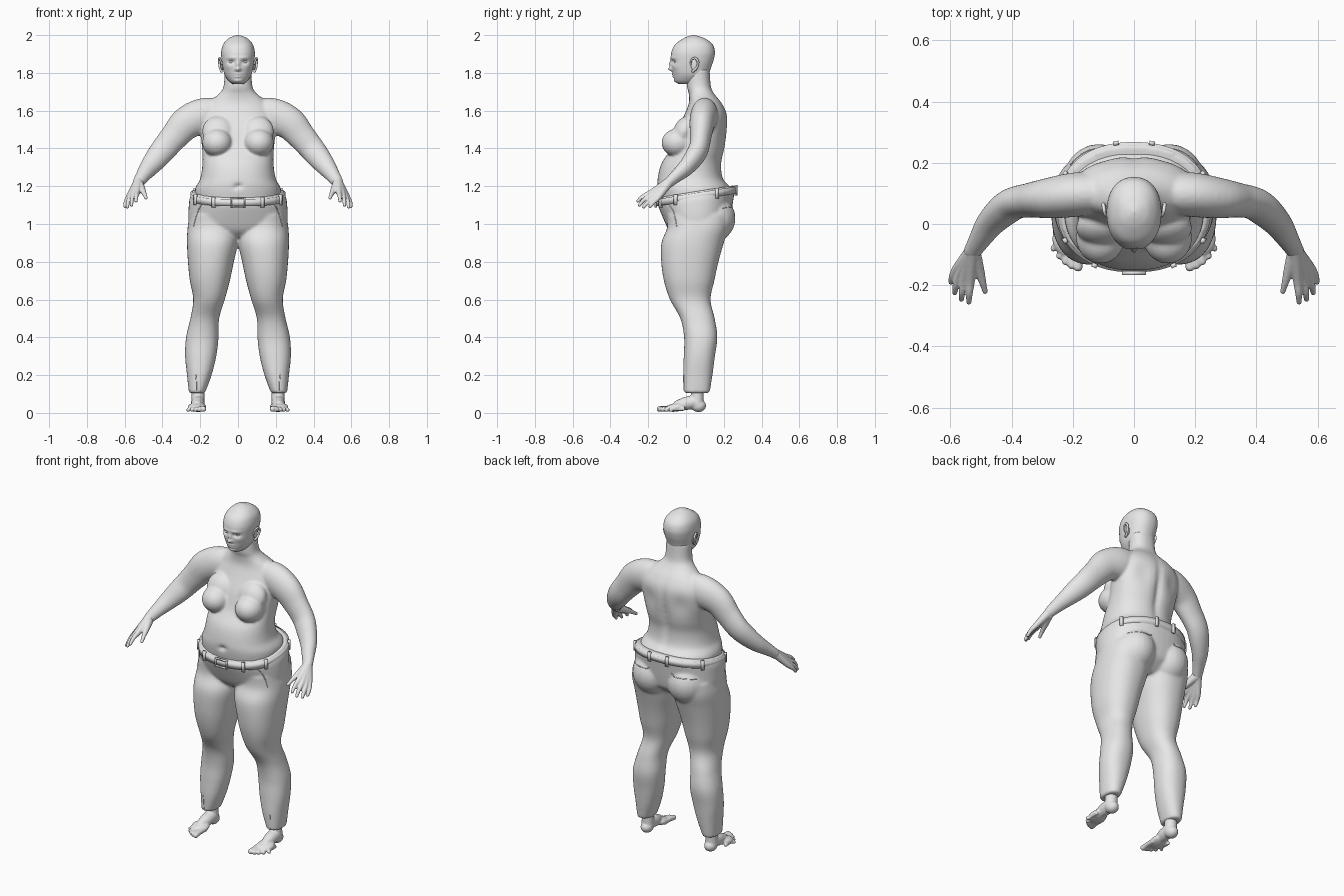
import bpy, bmesh, math
from math import sin, cos, pi, exp
from mathutils import Vector, Matrix
from mathutils.bvhtree import BVHTree

cube = bpy.data.objects.get("Cube")
if cube:
    bpy.data.objects.remove(cube)

clay = bpy.data.materials.new("light_grey")
clay.use_nodes = True
clay.diffuse_color = (0.8, 0.8, 0.8, 1)
clay.node_tree.nodes["Principled BSDF"].inputs["Base Color"].default_value = (0.8, 0.8, 0.8, 1)
SIDES = (1, -1)


def resample(rows, n):
    """Catmull-Rom interpolation through rows of numbers."""
    out = []
    for i in range(len(rows) - 1):
        a, b, c, d = (rows[min(max(i + k, 0), len(rows) - 1)] for k in (-1, 0, 1, 2))
        for k in range(n):
            t = k / n
            out.append([q + 0.5 * t * (r - p + t * (2 * p - 5 * q + 4 * r - s + t * (3 * (q - r) + s - p)))
                        for p, q, r, s in zip(a, b, c, d)])
    return out + [list(rows[-1])]


def skin_rings(bm, rings):
    """Closed shell through rings of points; returns its vertices."""
    rings = [[bm.verts.new(p) for p in r] for r in rings]
    n = len(rings[0])
    for lo, hi in zip(rings, rings[1:]):
        for k in range(n):
            bm.faces.new((lo[k], lo[(k + 1) % n], hi[(k + 1) % n], hi[k]))
    bm.faces.new(rings[0][::-1])
    bm.faces.new(rings[-1])
    return [v for r in rings for v in r]


def section(z, x0, x1, y0, y1, n=48, p=2.25):
    def wave(f):
        return math.copysign(abs(f) ** (2 / p), f)
    return [Vector(((x0 + x1) / 2 + (x1 - x0) / 2 * wave(cos(2 * pi * k / n)),
                    (y0 + y1) / 2 + (y1 - y0) / 2 * wave(sin(2 * pi * k / n)), z)) for k in range(n)]


def loft(bm, rows, steps=6, n=48):
    return skin_rings(bm, [section(*r, n=n) for r in resample(rows, steps)])


def body_loft(bm, rows, steps=6, n=48):
    return loft(bm, [(z, -w, w, y0, y1) for z, w, y0, y1 in rows], steps, n)


def blob(bm, pos, size, tilt=0):
    m = Matrix.Translation(pos) @ Matrix.Rotation(tilt, 4, 'X') @ Matrix.Diagonal((*size, 1))
    bmesh.ops.create_uvsphere(bm, u_segments=24, v_segments=16, radius=1, matrix=m)


def tube(bm, pts, radii, side=1, squash=1, ref=(0, 1, 0), steps=5, n=20):
    """Round-ended limb along a path with changing radius."""
    rows = resample([(x * side, y, z, r) for (x, y, z), r in zip(pts, radii)], steps)
    mids = [Vector(r[:3]) for r in rows]
    rings = []
    for i, (m, row) in enumerate(zip(mids, rows)):
        t = (mids[min(i + 1, len(mids) - 1)] - mids[max(i - 1, 0)]).normalized()
        a = t.cross(Vector(ref)).normalized()
        b = t.cross(a)
        ring = []
        for k in range(n):
            off = row[3] * (a * cos(2 * pi * k / n) + b * sin(2 * pi * k / n))
            off.y *= squash
            ring.append(m + off)
        rings.append(ring)
    skin_rings(bm, rings)
    for m, r in ((mids[0], radii[0]), (mids[-1], radii[-1])):
        blob(bm, m, (r, r * squash, r))


def push(verts, x, z, sx, sz, dy, front=True, mid=0.04):
    """Soft sculpting dent or bump on the front or back, on both sides."""
    for v in verts:
        if (v.co.y < mid) == front:
            v.co.y += dy * exp(-((abs(v.co.x) - x) / sx) ** 2 - ((v.co.z - z) / sz) ** 2)


def make(name, bm, voxel=0, smooth=0):
    bmesh.ops.recalc_face_normals(bm, faces=bm.faces)
    for f in bm.faces:
        f.smooth = True
    me = bpy.data.meshes.new(name)
    bm.to_mesh(me)
    bm.free()
    me.materials.append(clay)
    ob = bpy.data.objects.new(name, me)
    bpy.context.collection.objects.link(ob)
    if voxel:
        m = ob.modifiers.new("blend", 'REMESH')
        m.mode, m.voxel_size, m.use_smooth_shade = 'VOXEL', voxel, True
    if smooth:
        m = ob.modifiers.new("soften", 'SMOOTH')
        m.factor, m.iterations = 0.5, smooth
    return ob


# Torso, neck, breasts and arms
bm = bmesh.new()
torso = body_loft(bm, [
    (1.08, .22, -.13, .22), (1.18, .228, -.15, .24), (1.24, .2, -.15, .198), (1.32, .188, -.13, .19),
    (1.4, .19, -.08, .207), (1.5, .2, -.045, .222), (1.58, .195, -.008, .218), (1.64, .16, .015, .19),
    (1.69, .1, .015, .15), (1.73, .076, .005, .132), (1.82, .072, .005, .125)])
push(torso, 0, 1.42, .025, .16, -.018, front=False)   # spine groove
push(torso, 0, 1.2, .012, .012, .02)                  # navel
push(torso, .1, 1.5, .05, .06, -.012, front=False)    # shoulder blades
for s in SIDES:
    blob(bm, (.11 * s, -.045, 1.43), (.08, .085, .075))
    blob(bm, (.105 * s, -.012, 1.49), (.085, .055, .085), -.4)
    tube(bm, [(.08, .1, 1.575), (.18, .097, 1.572), (.27, .085, 1.535), (.335, .078, 1.465), (.39, .068, 1.4),
              (.43, .04, 1.35), (.47, 0, 1.3), (.5, -.045, 1.26), (.528, -.09, 1.22)],
         [.085, .095, .088, .075, .068, .062, .051, .04, .031], s, squash=.76, n=32)
make("upper_body", bm, .007, 8)

# Head with sculpted face
bm = bmesh.new()
head = body_loft(bm, [
    (1.742, .03, -.04, .06), (1.758, .05, -.058, .095), (1.79, .071, -.067, .118), (1.83, .081, -.075, .133),
    (1.87, .087, -.079, .147), (1.91, .089, -.077, .153), (1.95, .079, -.058, .141), (1.98, .053, -.018, .105),
    (1.994, .026, .012, .068), (2.0, .004, .036, .044)], 7, 112)
for bump in ((0, 1.845, .01, .02, -.012), (0, 1.819, .014, .01, -.02), (.036, 1.858, .018, .01, .014),
             (.03, 1.88, .03, .008, -.005), (0, 1.793, .021, .005, -.008), (0, 1.78, .019, .005, -.008),
             (0, 1.757, .02, .01, -.006), (.052, 1.832, .018, .016, -.004)):
    push(head, *bump)
make("head", bm)

bm = bmesh.new()
for s in SIDES:
    blob(bm, (.036 * s, -.05, 1.858), (.014, .013, .009))
make("eyes", bm)

bm = bmesh.new()
for s in SIDES:
    blob(bm, (.085 * s, .043, 1.842), (.008, .018, .032), .15)
    tube(bm, [(.086, .025, 1.845), (.094, .03, 1.87), (.098, .048, 1.878), (.1, .064, 1.86),
              (.096, .058, 1.83), (.088, .036, 1.808)], [.005, .005, .006, .006, .006, .007], s,
         ref=(1, 0, 0), n=10)
make("ears", bm)

# Hands: each finger runs from the wrist through its knuckle to the tip
FINGERS = (((.535, -.182, 1.168), (.538, -.225, 1.148), (.54, -.255, 1.122)),
           ((.554, -.178, 1.155), (.562, -.222, 1.128), (.564, -.246, 1.1)),
           ((.568, -.163, 1.147), (.582, -.202, 1.115), (.586, -.224, 1.09)),
           ((.578, -.145, 1.143), (.594, -.172, 1.115), (.598, -.19, 1.093)))
bm = bmesh.new()
for s in SIDES:
    for f in FINGERS:
        tube(bm, [(.528, -.09, 1.222), *f], [.026, .016, .0115, .009], s, n=14)
    tube(bm, [(.525, -.1, 1.21), (.507, -.15, 1.18), (.495, -.19, 1.158), (.487, -.22, 1.138)],
         [.026, .018, .012, .009], s, n=14)
make("hands", bm, .004, 3)

# Trousers: hips, seat and legs
HIPS = [(.93, .1, -.05, .15), (.96, .2, -.085, .19), (1.0, .258, -.108, .228), (1.08, .26, -.142, .252),
        (1.12, .25, -.15, .26), (1.14, .243, -.151, .258)]
LEG = [(.105, .175, .26, -.01, .125), (.2, .14, .27, -.015, .14), (.3, .115, .28, -.012, .153),
       (.4, .103, .275, -.01, .166), (.5, .1, .252, -.03, .152), (.6, .07, .237, -.085, .13),
       (.7, .043, .255, -.117, .15), (.8, .022, .265, -.131, .172), (.9, 0, .27, -.13, .2),
       (.98, .0, .267, -.1, .225), (1.05, .02, .255, -.1, .23)]


def slope(co):
    """Raise the waistline toward the back."""
    co.z += .16 * (co.y + .15) * min(max((co.z - 1.0) / .09, 0), 1)


bm = bmesh.new()
for v in body_loft(bm, HIPS):
    slope(v.co)
for s in SIDES:
    loft(bm, [(z, *sorted((a * s, b * s)), y0, y1) for z, a, b, y0, y1 in LEG])
    blob(bm, (.115 * s, .13, 1.03), (.12, .132, .13))
trousers = make("trousers", bm, .008, 6)

# Belt, its loops and the buckle
BELT = (-.252, .252, -.158, .268)
bm = bmesh.new()
for v in skin_rings(bm, [section(z, *BELT, n=64) for z in (1.095, 1.132)]):
    slope(v.co)
make("belt", bm)

bm = bmesh.new()
ring = section(1.113, *BELT, n=64)
for k in (5, 14, 18, 27, 37, 43, 53, 59):
    p, t = ring[k].copy(), ring[(k + 1) % 64] - ring[k - 1]
    slope(p)
    turn = Matrix.Rotation(math.atan2(t.y, t.x), 4, 'Z')
    bmesh.ops.create_cube(bm, size=1, matrix=Matrix.Translation(p) @ turn @ Matrix.Diagonal((.018, .014, .055, 1)))
make("belt_loops", bm)

bm = bmesh.new()
for s in SIDES:
    for pos, size in (((.036 * s, -.16, 1.114), (.007, .014, .05)), ((0, -.16, 1.114 + .022 * s), (.078, .014, .007))):
        bmesh.ops.create_cube(bm, size=1, matrix=Matrix.Translation(pos) @ Matrix.Diagonal((*size, 1)))
make("buckle", bm)

# Stitched seams laid on the cloth
cloth = BVHTree.FromObject(trousers, bpy.context.evaluated_depsgraph_get())
bm = bmesh.new()
for path in (((.2, .19, 1.08), (.15, .25, 1.095), (.08, .27, 1.1)),
             ((.205, -.1, 1.1), (.228, -.07, 1.05), (.235, -.05, .99)),
             ((.225, -.02, .2), (.222, -.02, .16), (.22, -.02, .12))):
    for s in SIDES:
        pts = [cloth.find_nearest(Vector((x * s, y, z)))[0] for x, y, z in resample(path, 5)]
        tube(bm, pts, [.0025] * len(pts), ref=(.3, .5, .8), steps=1, n=6)
make("seams", bm)

# Feet with toes
bm = bmesh.new()
for s in SIDES:
    tube(bm, [(.212, .06, .16), (.212, .06, .1), (.212, .058, .05)], [.036, .034, .036], s)
    blob(bm, (.212 * s, .066, .038), (.035, .04, .034))
    tube(bm, [(.212, .045, .058), (.213, .0, .05), (.216, -.04, .04)], [.036, .035, .028], s, ref=(0, 0, 1))
    blob(bm, (.217 * s, -.05, .03), (.05, .058, .023), .15)
    for i in range(5):
        x, y, r = .183 + .018 * i, -.085 + .003 * i * i - .002 * i, .0155 - .0012 * i
        tube(bm, [(x, y + .03, r + .01), (x, y - .02, r + .009), (x + .002 * i, y - .055 + .005 * i, r + .005)],
             [r, r * .9, r], s, ref=(0, 0, 1), n=12)
make("feet", bm, .0045, 3)
